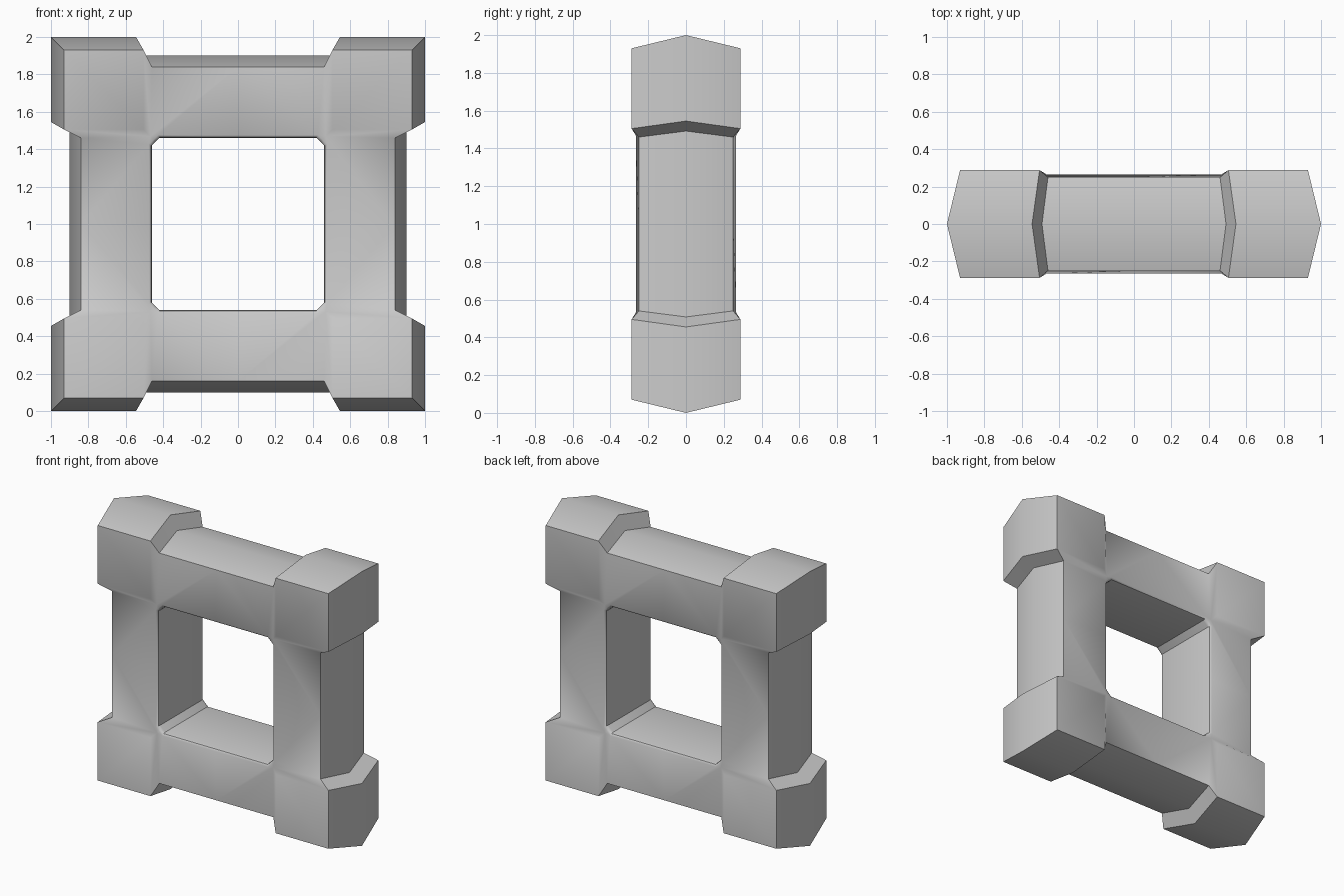
import bpy, bmesh, math
from itertools import product

if "Cube" in bpy.data.objects:
    bpy.data.objects.remove(bpy.data.objects["Cube"])

# One symmetric wedge: (along bar, outward from centre, depth from mid-plane)
P = {
    # inner wall and rounded rim: bar middle, bar end, corner diagonal
    "a0": (0, .46, 0), "a1": (0, .46, .24), "a2": (0, .464, .256), "a3": (0, .477, .265),
    "b0": (.42, .46, 0), "b1": (.42, .46, .24), "b2": (.421, .464, .256), "b3": (.425, .477, .265),
    "c0": (.44, .44, 0), "c1": (.44, .44, .24), "c2": (.443, .443, .256), "c3": (.451, .451, .265),
    # bar front edge and outer ridge
    "f0": (0, .84, .25), "f1": (.46, .84, .25), "r0": (0, .90, 0), "r1": (.492, .90, 0),
    # step into corner block
    "m": (.468, .468, .265), "n": (.505, .505, .284),
    "e": (.505, .93, .288), "er": (.545, 1, 0),
    "k": (.93, .93, .288), "kr": (1, 1, 0),
}
FACES = [
    "a0 b0 b1 a1", "a1 b1 b2 a2", "a2 b2 b3 a3",      # inner wall
    "b0 c0 c1 b1", "b1 c1 c2 b2", "b2 c2 c3 b3",      # inner corner chamfer
    "b3 c3 m", "a3 b3 m f1 f0",                       # bar front
    "f0 f1 r1 r0",                                    # bar outside
    "m n e f1", "f1 e er r1",                         # step
    "n k e", "e k kr er",                             # corner block
]

bm = bmesh.new()
for swap, sx, sy, sz in product((False, True), (1, -1), (1, -1), (1, -1)):
    vs = {}
    for name, (u, v, d) in P.items():
        x, z = (v, u) if swap else (u, v)
        vs[name] = bm.verts.new((sx * x, sy * d, 1 + sz * z))
    for f in FACES:
        bm.faces.new([vs[n] for n in f.split()])
bmesh.ops.remove_doubles(bm, verts=bm.verts[:], dist=1e-4)
bmesh.ops.recalc_face_normals(bm, faces=bm.faces[:])

# Square frame with heavy corner blocks
mesh = bpy.data.meshes.new("square_frame")
bm.to_mesh(mesh)
bm.free()
frame = bpy.data.objects.new("square_frame", mesh)
bpy.context.collection.objects.link(frame)
bpy.context.view_layer.objects.active = frame
frame.select_set(True)
bpy.ops.object.shade_smooth_by_angle(angle=math.radians(40))
